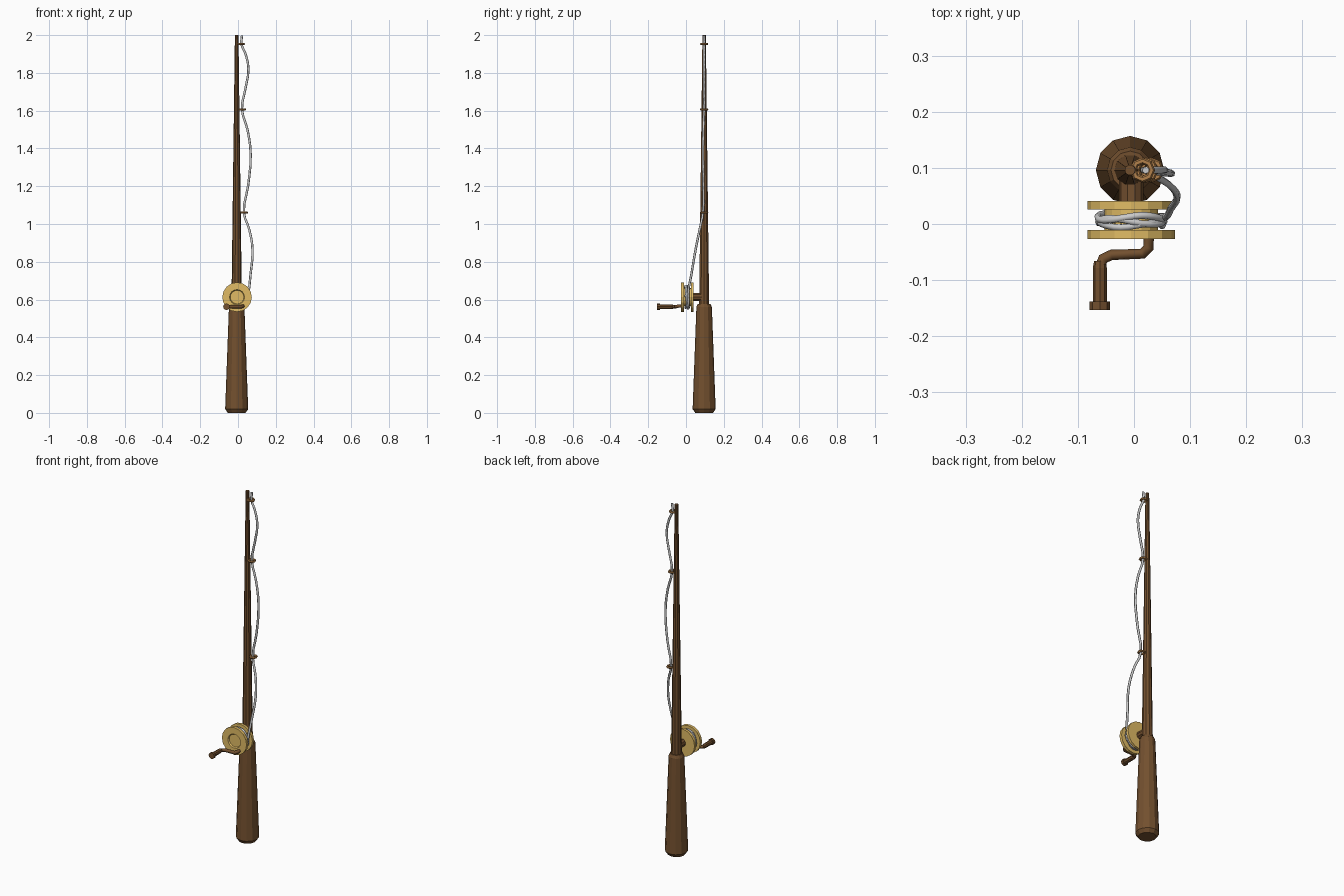
import bpy, bmesh, math
from mathutils import Matrix, Vector

if "Cube" in bpy.data.objects:
    bpy.data.objects.remove(bpy.data.objects["Cube"])

RX, RY = -0.007, 0.096          # rod axis
REEL = Vector((-0.005, 0.0, 0.613))


def mat(name, rgb):
    m = bpy.data.materials.new(name)
    m.diffuse_color = (*rgb, 1)
    m.use_nodes = True
    m.node_tree.nodes["Principled BSDF"].inputs["Base Color"].default_value = m.diffuse_color
    return m


wood = mat("wood", (0.17, 0.08, 0.028))
gold = mat("brass", (0.75, 0.5, 0.13))
copper = mat("copper", (0.45, 0.22, 0.07))


def lathe(name, profile, sides, loc, material, axis='Z'):
    """Closed turned shape from (radius, height) pairs, with flat end caps."""
    bm = bmesh.new()
    rings = []
    for r, h in profile:
        ring = []
        for i in range(sides):
            a = 2 * math.pi * i / sides
            ring.append(bm.verts.new((r * math.cos(a), r * math.sin(a), h)))
        rings.append(ring)
    for a, b in zip(rings, rings[1:]):
        for i in range(sides):
            j = (i + 1) % sides
            bm.faces.new((a[i], a[j], b[j], b[i]))
    bm.faces.new(rings[0][::-1])
    bm.faces.new(rings[-1])
    if axis == '-Y':            # local z points to the front
        bm.transform(Matrix.Rotation(math.pi / 2, 4, 'X'))
    bmesh.ops.recalc_face_normals(bm, faces=bm.faces)
    me = bpy.data.meshes.new(name)
    bm.to_mesh(me)
    bm.free()
    ob = bpy.data.objects.new(name, me)
    ob.location = loc
    me.materials.append(material)
    bpy.context.collection.objects.link(ob)
    return ob


def tube(name, points, radius, kind='POLY', material=None, res=3):
    """Round tube along a path, turned into a mesh."""
    cu = bpy.data.curves.new(name, 'CURVE')
    cu.dimensions = '3D'
    cu.bevel_depth = radius
    cu.bevel_resolution = 1
    cu.resolution_u = res
    cu.use_fill_caps = True
    sp = cu.splines.new(kind)
    if kind == 'BEZIER':
        sp.bezier_points.add(len(points) - 1)
        for bp, p in zip(sp.bezier_points, points):
            bp.co = p
            bp.handle_left_type = bp.handle_right_type = 'AUTO'
    else:
        sp.points.add(len(points) - 1)
        for sp_p, p in zip(sp.points, points):
            sp_p.co = (*p, 1)
    if material:
        cu.materials.append(material)
    ob = bpy.data.objects.new(name, cu)
    bpy.context.collection.objects.link(ob)
    bpy.ops.object.select_all(action='DESELECT')
    ob.select_set(True)
    bpy.context.view_layer.objects.active = ob
    bpy.ops.object.convert(target='MESH')
    return ob


# Grip and tapered rod
lathe("grip", [(0.047, 0), (0.061, 0.02), (0.041, 0.56), (0.034, 0.577)],
      12, (RX, RY, 0), wood)
lathe("rod", [(0.028, 0.56), (0.0095, 2.0)], 10, (RX, RY, 0), wood)

# Reel: foot, spool with two flanges and a dished front
lathe("reel_foot", [(0.022, -0.095), (0.022, -0.035)], 10, REEL, wood, '-Y')
lathe("spool", [(0.078, -0.041), (0.078, -0.026), (0.048, -0.026), (0.048, 0.011),
                (0.078, 0.011), (0.078, 0.027), (0.04, 0.027), (0.036, 0.020)],
      16, REEL, gold, '-Y')

# Crank arm, knob and knob end
cz = 0.562
tube("crank_arm", [(0.026, -0.018, cz + 0.004), (0.026, -0.042, cz + 0.003),
                   (0.015, -0.053, cz), (-0.040, -0.055, cz),
                   (-0.055, -0.062, cz), (-0.061, -0.078, cz)], 0.0095, material=wood)
lathe("crank_knob", [(0.010, 0.066), (0.0125, 0.078), (0.0125, 0.14)],
      8, (-0.061, 0, cz), wood, '-Y')
lathe("crank_knob_end", [(0.018, 0.138), (0.018, 0.153)],
      8, (-0.061, 0, cz), wood, '-Y')

# Line guides beside the rod
guides = [(0.031, 1.06), (0.021, 1.607), (0.015, 1.953)]
for n, (gx, gz) in enumerate(guides, 1):
    bpy.ops.mesh.primitive_torus_add(major_segments=8, minor_segments=6,
                                     major_radius=0.0165, minor_radius=0.006,
                                     location=(gx, RY, gz))
    ob = bpy.context.object
    ob.name = f"line_guide_{n}"
    ob.data.materials.append(copper)

# Fishing line: wound on the spool, then slack up through the guides
turns, step = 3, 10
line = []
for i in range(turns * step):
    a = 2 * math.pi * i / step
    t = i / (turns * step)
    y = -0.003 + 0.018 * t + 0.005 * math.sin(2.4 * a)
    r = 0.056 + 0.004 * t
    line.append(REEL + Vector((r * math.cos(a), y, r * math.sin(a))))
line += [(0.056, 0.012, 0.64), (0.066, 0.028, 0.73), (0.077, 0.05, 0.86),
         (0.060, 0.072, 0.97), (0.031, 0.09, 1.06), (0.053, 0.092, 1.2),
         (0.067, 0.09, 1.37), (0.050, 0.092, 1.5), (0.021, 0.096, 1.607),
         (0.040, 0.096, 1.72), (0.055, 0.096, 1.82), (0.040, 0.096, 1.9),
         (0.018, 0.096, 1.953), (0.021, 0.096, 1.997)]
tube("fishing_line", line, 0.0065, 'BEZIER', res=3)
